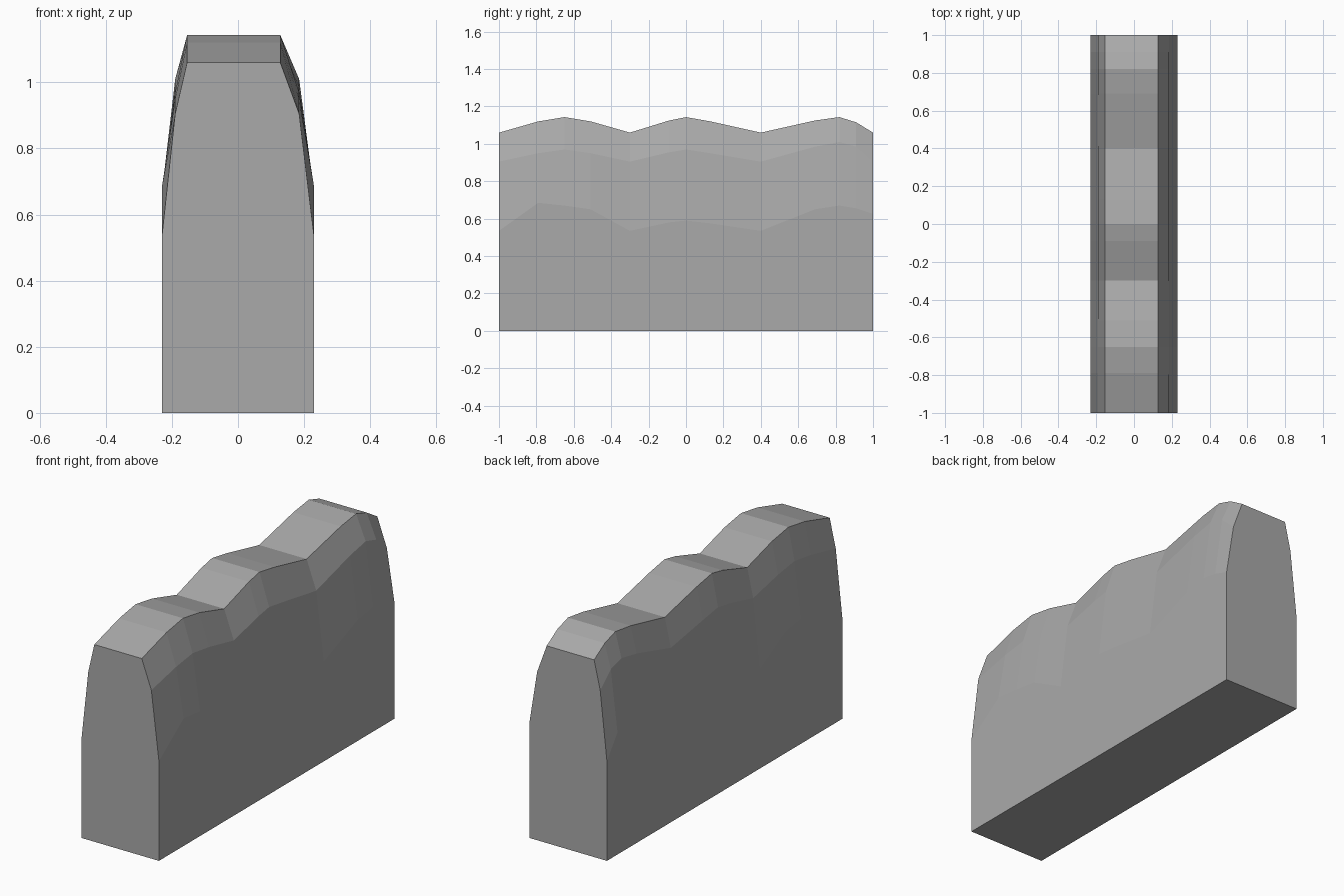
import bpy
import bmesh

# Remove the default cube only
default_cube = bpy.data.objects.get("Cube")
if default_cube:
    bpy.data.objects.remove(default_cube, do_unlink=True)


def make_material(name, rgb):
    material = bpy.data.materials.new(name)
    material.use_nodes = True
    colour = (*rgb, 1)
    material.diffuse_color = colour
    material.node_tree.nodes["Principled BSDF"].inputs["Base Color"].default_value = colour
    return material


# Stations along the length: y, ridge height, upper bevel height, lower bevel height
STATIONS = [
    (-1, 1.06, .905, .535),
    (-.79, 1.12, .95, .685),
    (-.65, 1.143, .97, .67),
    (-.51, 1.12, .95, .65),
    (-.3, 1.06, .905, .535),
    (-.09, 1.125, .955, .58),
    (0, 1.143, .97, .59),
    (.13, 1.12, .95, .575),
    (.4, 1.06, .905, .535),
    (.69, 1.125, .985, .65),
    (.82, 1.143, 1.01, .67),
    (.91, 1.115, .985, .655),
    (1, 1.06, .905, .625),
]
BASE_HALF_WIDTH = .23
UPPER_LEFT, UPPER_RIGHT = .185, -.19
RIDGE_LEFT, RIDGE_RIGHT = .128, -.154
RIGHT_BACK_LOWER = .535


def cross_section(bm, y, ridge, upper, lower):
    """One closed ring of the wall, from its left foot over the ridge to its right foot."""
    right_lower = RIGHT_BACK_LOWER if y == 1 else lower
    outline = [
        (BASE_HALF_WIDTH, 0),
        (BASE_HALF_WIDTH, lower),
        (UPPER_LEFT, upper),
        (RIDGE_LEFT, ridge),
        (RIDGE_RIGHT, ridge),
        (UPPER_RIGHT, upper),
        (-BASE_HALF_WIDTH, right_lower),
        (-BASE_HALF_WIDTH, 0),
    ]
    return [bm.verts.new((x, y, z)) for x, z in outline]


def loft(name, stations, material):
    """Skin the cross sections, cap both ends and keep every face flat."""
    bm = bmesh.new()
    rings = [cross_section(bm, *station) for station in stations]
    for front, back in zip(rings, rings[1:]):
        for i in range(len(front)):
            j = (i + 1) % len(front)
            bm.faces.new((front[i], front[j], back[j], back[i]))
    bm.faces.new(rings[0])
    bm.faces.new(rings[-1])
    bmesh.ops.recalc_face_normals(bm, faces=bm.faces)
    mesh = bpy.data.meshes.new(name)
    bm.to_mesh(mesh)
    bm.free()
    mesh.materials.append(material)
    part = bpy.data.objects.new(name, mesh)
    bpy.context.collection.objects.link(part)
    return part


# Solid wall with three rolling humps along its ridge
stone_grey = make_material("stone grey", (.4, .4, .4))
loft("wavy_wall", STATIONS, stone_grey)
